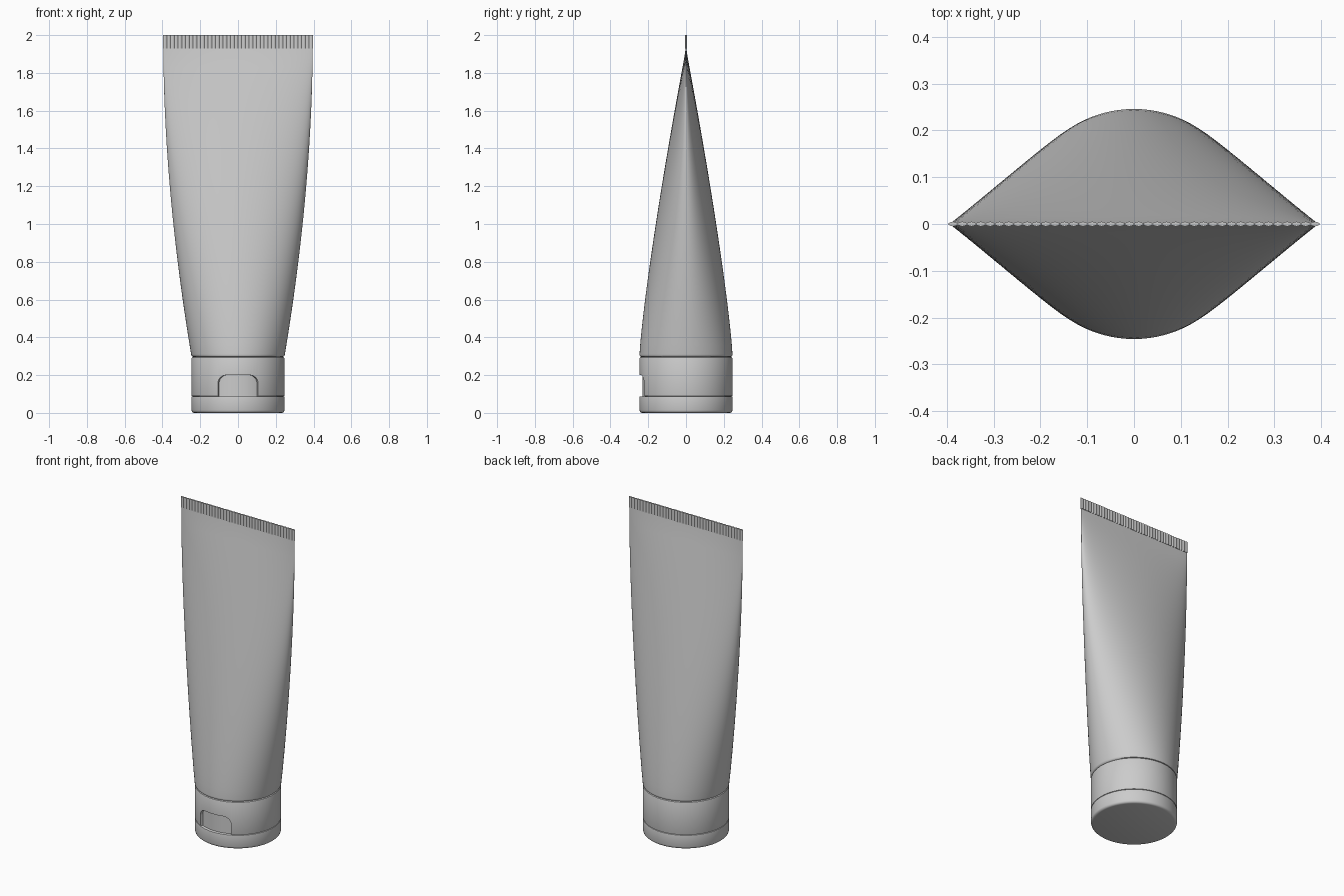
import bpy, bmesh, math

if "Cube" in bpy.data.objects:
    bpy.data.objects.remove(bpy.data.objects["Cube"])

SEG = 96


def make(name, verts, faces, angle=35):
    me = bpy.data.meshes.new(name)
    me.from_pydata(verts, [], faces)
    bm = bmesh.new()
    bm.from_mesh(me)
    bmesh.ops.recalc_face_normals(bm, faces=bm.faces)
    bm.to_mesh(me)
    bm.free()
    ob = bpy.data.objects.new(name, me)
    bpy.context.collection.objects.link(ob)
    bpy.ops.object.select_all(action='DESELECT')
    ob.select_set(True)
    bpy.context.view_layer.objects.active = ob
    bpy.ops.object.shade_smooth_by_angle(angle=math.radians(angle))
    return ob


def loft(name, rows):
    """Stack of ellipses (half width, half depth, z), capped at both ends."""
    verts, faces = [], []
    for a, b, z in rows:
        for i in range(SEG):
            t = 2 * math.pi * i / SEG
            verts.append((a * math.cos(t), b * math.sin(t), z))
    for r in range(len(rows) - 1):
        for i in range(SEG):
            j = (i + 1) % SEG
            faces.append((r * SEG + i, r * SEG + j, (r + 1) * SEG + j, (r + 1) * SEG + i))
    faces.append(tuple(range(SEG)))
    faces.append(tuple(range((len(rows) - 1) * SEG, len(rows) * SEG)))
    return make(name, verts, faces)


def columns(name, cols, angle=35):
    """Solid strip: each column is a loop of four points."""
    verts = [p for c in cols for p in c]
    faces = [(0, 1, 2, 3), tuple(len(verts) - 4 + k for k in range(4))]
    for i in range(len(cols) - 1):
        for k in range(4):
            m = (k + 1) % 4
            faces.append((4 * i + k, 4 * i + m, 4 * i + 4 + m, 4 * i + 4 + k))
    return make(name, verts, faces, angle)


# Tube body: round at the cap, flattening to the seal
rows = [(0.236, 0.236, 0.296), (0.243, 0.243, 0.299), (0.247, 0.246, 0.305)]
N = 32
for i in range(N + 1):
    t = i / N
    w = 0.248 + 0.147 * (1 - (1 - t) ** 1.84)
    d = max(0.246 * (1 - t ** 1.23), 0.002)
    rows.append((w, d, 0.31 + 1.62 * t))
loft("tube_body", rows)

# Crimped seal with fine vertical ribs
cols = []
RIBS, STEP = 40, 6
for i in range(RIBS * STEP + 1):
    x = -0.397 + 0.794 * i / (RIBS * STEP)
    y = 0.0015 + 0.0035 * abs(math.sin(math.pi * i / STEP))
    cols.append([(x, -y, 1.93), (x, y, 1.93), (x, y, 2.0), (x, -y, 2.0)])
columns("crimped_seal", cols)

# Cap base
R = 0.246
cap = loft("cap_base", [(r, r, z) for r, z in (
    (R - 0.006, 0.088), (R - 0.001, 0.090), (R, 0.094),
    (R, 0.288), (R - 0.002, 0.293), (R - 0.007, 0.296))])

# Flip lid
loft("flip_lid", [(r, r, z) for r, z in (
    (R - 0.014, 0.0), (R - 0.007, 0.002), (R - 0.002, 0.007), (R, 0.014),
    (R, 0.082), (R - 0.001, 0.086), (R - 0.006, 0.088))])

# Thumb notch: curved cutter with rounded upper corners
HALF, RAD = 0.107, 0.045
cols = []
for i in range(49):
    x = -HALF * math.cos(math.pi * i / 48)
    e = max(0.0, abs(x) - (HALF - RAD))
    top = 0.2 - RAD + math.sqrt(max(RAD * RAD - e * e, 0))
    a = math.asin(x / R)
    s, c = math.sin(a), -math.cos(a)
    ri, ro = 0.23, 0.28
    cols.append([(ri * s, ri * c, 0.07), (ro * s, ro * c, 0.07),
                 (ro * s, ro * c, top), (ri * s, ri * c, top)])
cutter = columns("notch_cutter", cols)
cutter.hide_render = True
cutter.hide_set(True)
mod = cap.modifiers.new("notch", 'BOOLEAN')
mod.operation = 'DIFFERENCE'
mod.solver = 'EXACT'
mod.object = cutter
# Keep the notch rim crisp
bpy.context.view_layer.objects.active = cap
cap.select_set(True)
bpy.ops.object.modifier_apply(modifier="notch")
bpy.ops.object.select_all(action='DESELECT')
cap.select_set(True)
bpy.ops.object.shade_smooth_by_angle(angle=math.radians(35))
bpy.data.objects.remove(cutter)
